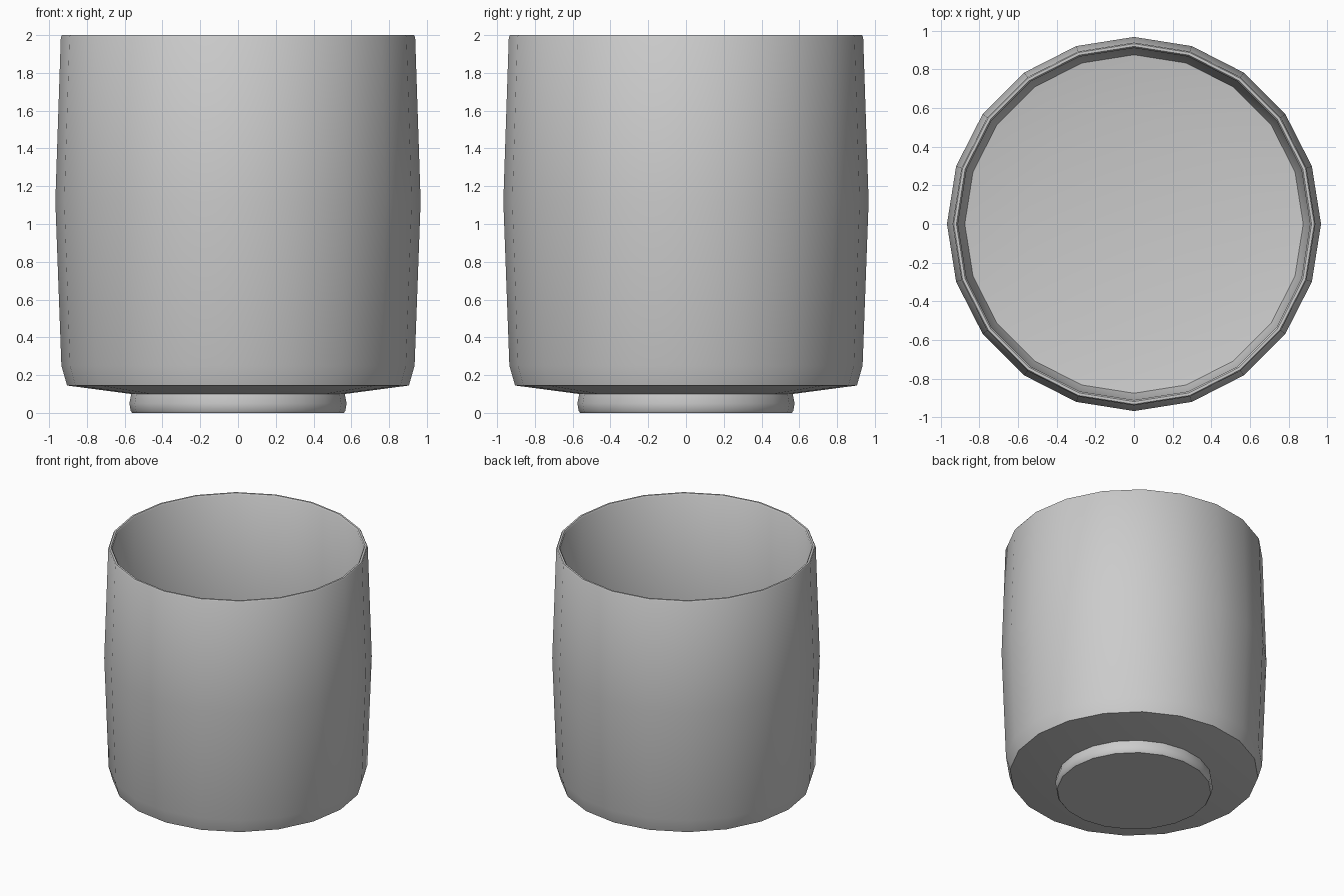
import bpy, bmesh, math

if "Cube" in bpy.data.objects:
    bpy.data.objects.remove(bpy.data.objects["Cube"])

SIDES = 20


def lathe(name, profile):
    """Spin an (r, z) profile around z; r = 0 ends close at the axis."""
    bm = bmesh.new()
    rings = []
    for r, z in profile:
        if r == 0:
            rings.append([bm.verts.new((0, 0, z))] * SIDES)
        else:
            rings.append([bm.verts.new((r * math.cos(i * math.tau / SIDES),
                                        r * math.sin(i * math.tau / SIDES), z))
                          for i in range(SIDES)])
    for a, b in zip(rings, rings[1:]):
        for i in range(SIDES):
            j = (i + 1) % SIDES
            corners = list(dict.fromkeys((a[i], a[j], b[j], b[i])))
            bm.faces.new(corners)
    bmesh.ops.recalc_face_normals(bm, faces=bm.faces)
    mesh = bpy.data.meshes.new(name)
    bm.to_mesh(mesh)
    bm.free()
    ob = bpy.data.objects.new(name, mesh)
    bpy.context.collection.objects.link(ob)
    bpy.ops.object.select_all(action='DESELECT')
    ob.select_set(True)
    bpy.context.view_layer.objects.active = ob
    bpy.ops.object.shade_smooth_by_angle(angle=math.radians(50))
    return ob


# Cup: outer base, bulging wall, thin bevelled rim, inner wall and floor
lathe("cup_body", [
    (0, 0.10), (0.565, 0.10), (0.905, 0.145), (0.935, 0.25), (0.967, 1.12),
    (0.938, 1.99), (0.932, 2.0), (0.918, 2.0), (0.910, 1.99),
    (0.935, 1.12), (0.903, 0.26), (0.875, 0.175), (0.56, 0.13), (0, 0.13),
])

# Foot: short disc with a slightly swollen edge
lathe("foot", [
    (0, 0.10), (0.565, 0.10), (0.575, 0.05), (0.568, 0.01), (0.56, 0.0), (0, 0.0),
])
